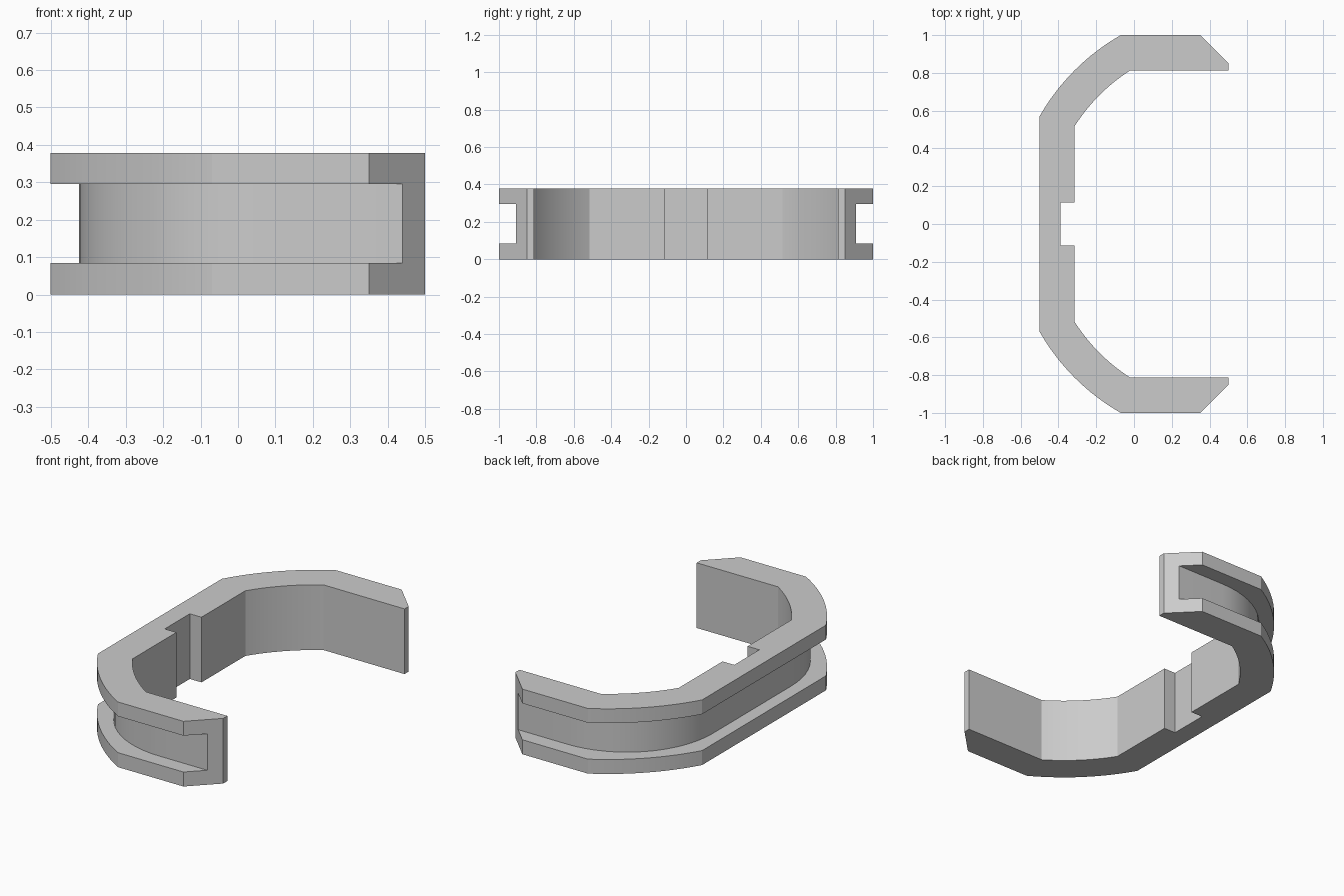
import bpy, bmesh, math
from mathutils import Vector

if "Cube" in bpy.data.objects:
    bpy.data.objects.remove(bpy.data.objects["Cube"], do_unlink=True)

HEIGHT = 0.378
LIP_LOW, LIP_HIGH = 0.084, 0.295
STEPS = 16

GREY = (0.6, 0.6, 0.6, 1)
grey = bpy.data.materials.new("plain grey")
grey.diffuse_color = GREY
grey.use_nodes = True
grey.node_tree.nodes["Principled BSDF"].inputs["Base Color"].default_value = GREY


def arc(centre, start, end):
    """Points on a circular arc between two points, angles taken from 0 to a full turn."""
    c = Vector(centre)
    a, b = Vector(start) - c, Vector(end) - c
    t0, t1 = (math.atan2(v.y, v.x) % math.tau for v in (a, b))
    return [(c.x + a.length * math.cos(t), c.y + a.length * math.sin(t))
            for t in (t0 + (t1 - t0) * i / STEPS for i in range(STEPS + 1))]


def mirrored(half):
    """Close a front half outline with its reflection in y."""
    return half + [(x, -y) for x, y in reversed(half)]


# Inside wall with the key notch, running from the notch to the arm tip
inside = [(-0.39, -0.115), (-0.315, -0.115)]
inside += arc((0.5, 0), (-0.315, -0.517), (-0.02, -0.812))
inside += [(0.5, -0.812), (0.5, -0.85), (0.44, -0.91)]

# Outside wall of the lips, and the rounded floor of the groove
lip_wall = [(0.35, -1)] + arc((0.5, 0), (-0.07, -1), (-0.5, -0.567))
R = 0.55
fx, fy = -0.425, -0.91
floor_wall = [(0.44, fy)] + arc((fx + R, fy + R), (fx + R, fy), (fx, fy + R))

lip = mirrored(inside + lip_wall)
web = mirrored(inside + floor_wall)

# Loft lips and groove as one closed shell
layers = [(lip, 0), (lip, LIP_LOW), (web, LIP_LOW),
          (web, LIP_HIGH), (lip, LIP_HIGH), (lip, HEIGHT)]
bm = bmesh.new()
rings = [[bm.verts.new((x, y, z)) for x, y in outline] for outline, z in layers]
count = len(lip)
for low, high in zip(rings, rings[1:]):
    for i in range(count):
        j = (i + 1) % count
        bm.faces.new((low[i], low[j], high[j], high[i]))
bm.faces.new(list(reversed(rings[0])))
bm.faces.new(rings[-1])
bmesh.ops.remove_doubles(bm, verts=bm.verts, dist=0.0005)
bmesh.ops.recalc_face_normals(bm, faces=bm.faces)

mesh = bpy.data.meshes.new("grooved_clip")
bm.to_mesh(mesh)
bm.free()
mesh.materials.append(grey)
clip = bpy.data.objects.new("grooved_clip", mesh)
bpy.context.collection.objects.link(clip)

# Smooth arcs, sharp corners
bpy.ops.object.select_all(action="DESELECT")
clip.select_set(True)
bpy.context.view_layer.objects.active = clip
bpy.ops.object.shade_smooth_by_angle(angle=math.radians(15))
